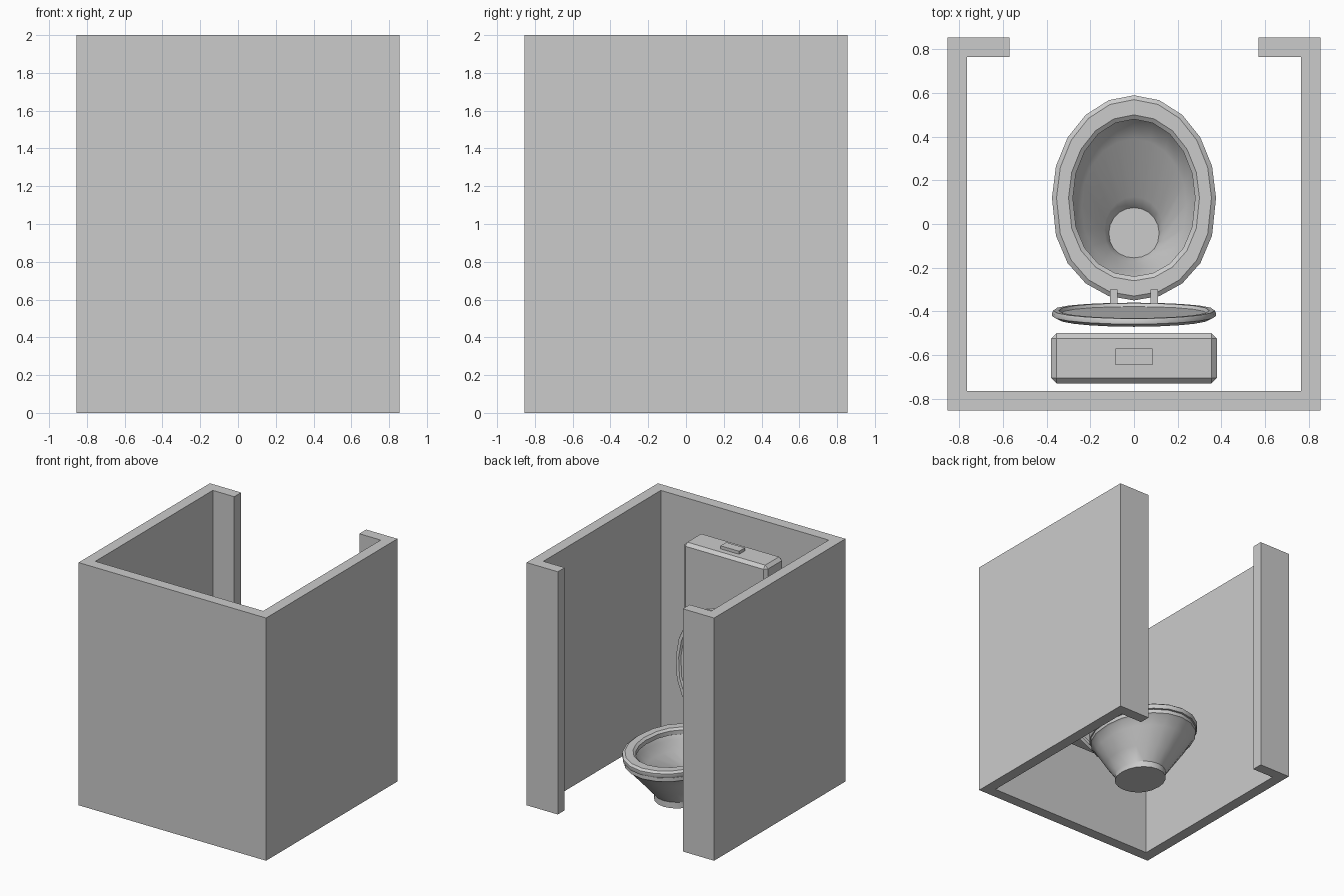
import bpy, bmesh
from math import sin, cos, pi, radians, copysign
from mathutils import Matrix

if "Cube" in bpy.data.objects:
    bpy.data.objects.remove(bpy.data.objects["Cube"], do_unlink=True)

grey = bpy.data.materials.new("plain_grey")
grey.use_nodes = True
grey.diffuse_color = (0.6, 0.6, 0.6, 1)
grey.node_tree.nodes["Principled BSDF"].inputs["Base Color"].default_value = (0.6, 0.6, 0.6, 1)


def finish(name, bm, smooth=False):
    bmesh.ops.recalc_face_normals(bm, faces=bm.faces)
    mesh = bpy.data.meshes.new(name)
    bm.to_mesh(mesh)
    bm.free()
    mesh.materials.append(grey)
    obj = bpy.data.objects.new(name, mesh)
    bpy.context.collection.objects.link(obj)
    if smooth:
        bpy.ops.object.select_all(action='DESELECT')
        obj.select_set(True)
        bpy.context.view_layer.objects.active = obj
        bpy.ops.object.shade_smooth_by_angle(angle=radians(35))
    return obj


def box(name, x, y, z, bevel=0):
    bm = bmesh.new()
    size = [b - a for a, b in (x, y, z)]
    mid = [(a + b) / 2 for a, b in (x, y, z)]
    bmesh.ops.create_cube(bm, size=1, matrix=Matrix.Translation(mid) @ Matrix.Diagonal((*size, 1)))
    if bevel:
        bmesh.ops.bevel(bm, geom=bm.edges[:], offset=bevel, segments=1, affect='EDGES')
    return finish(name, bm)


def loft(name, rings, closed=False, sides=20, square=0.85, matrix=Matrix()):
    """Join egg-shaped rings given as (half width, half length, centre y, z)."""
    bm = bmesh.new()
    loops = []
    for a, b, c, z in rings:
        loop = []
        for i in range(sides):
            t = 2 * pi * i / sides
            s = cos(t)
            if s < 0:  # hinge end is a little squarer
                s = copysign(abs(s) ** square, s)
            loop.append(bm.verts.new((a * sin(t), c + b * s, z)))
        loops.append(loop)
    pairs = list(zip(loops, loops[1:]))
    if closed:
        pairs.append((loops[-1], loops[0]))
    else:
        bm.faces.new(loops[0])
        bm.faces.new(loops[-1])
    for low, high in pairs:
        for i in range(sides):
            j = (i + 1) % sides
            bm.faces.new((low[i], low[j], high[j], high[i]))
    bm.transform(matrix)
    return finish(name, bm, smooth=True)


# Cubicle: one U-shaped profile with returns at the doorway, extruded upward
half = [(0.57, 0.855), (0.855, 0.855), (0.855, -0.855)]
inner = [(0.765, -0.765), (0.765, 0.765), (0.57, 0.765)]
outline = half + [(-x, y) for x, y in reversed(half)]
outline += [(-x, y) for x, y in reversed(inner)] + inner
bm = bmesh.new()
base = bm.faces.new([bm.verts.new((x, y, 0)) for x, y in outline])
top = bmesh.ops.extrude_face_region(bm, geom=[base])
bmesh.ops.translate(bm, vec=(0, 0, 2), verts=[g for g in top["geom"] if isinstance(g, bmesh.types.BMVert)])
finish("cubicle_walls", bm)

# Bowl: outside from foot to rim, then inside down to the drain
loft("bowl", [
    (0.185, 0.21, 0.08, 0), (0.185, 0.21, 0.08, 0.05), (0.245, 0.295, 0.09, 0.15),
    (0.32, 0.39, 0.11, 0.27), (0.35, 0.44, 0.12, 0.33), (0.365, 0.455, 0.12, 0.34),
    (0.365, 0.455, 0.12, 0.37), (0.29, 0.37, 0.12, 0.37), (0.275, 0.355, 0.12, 0.34),
    (0.24, 0.3, 0.09, 0.26), (0.135, 0.15, -0.025, 0.17), (0.115, 0.115, -0.04, 0.11)])

# Seat ring
loft("seat", [
    (0.28, 0.36, 0.12, 0.375), (0.37, 0.465, 0.12, 0.375), (0.376, 0.47, 0.12, 0.385),
    (0.376, 0.47, 0.12, 0.41), (0.355, 0.45, 0.12, 0.425), (0.3, 0.38, 0.12, 0.425),
    (0.28, 0.36, 0.12, 0.41)], closed=True)

# Raised lid, leaning back slightly, with a recessed underside
lean = Matrix.Translation((0, -0.36, 0.41)) @ Matrix.Rotation(radians(94.5), 4, 'X')
loft("lid", [
    (0.335, 0.425, 0.47, 0.015), (0.345, 0.435, 0.47, 0), (0.37, 0.465, 0.47, 0),
    (0.376, 0.47, 0.47, 0.01), (0.376, 0.47, 0.47, 0.025), (0.345, 0.435, 0.47, 0.04)],
    matrix=lean)

# Hinges
for side, name in ((1, "left_hinge"), (-1, "right_hinge")):
    box(name, sorted((side * 0.075, side * 0.11)), (-0.37, -0.30), (0.40, 0.45))

# Cistern and flush button
box("cistern", (-0.38, 0.38), (-0.73, -0.50), (0.65, 1.775), bevel=0.025)
box("flush_button", (-0.085, 0.085), (-0.645, -0.57), (1.76, 1.80))
